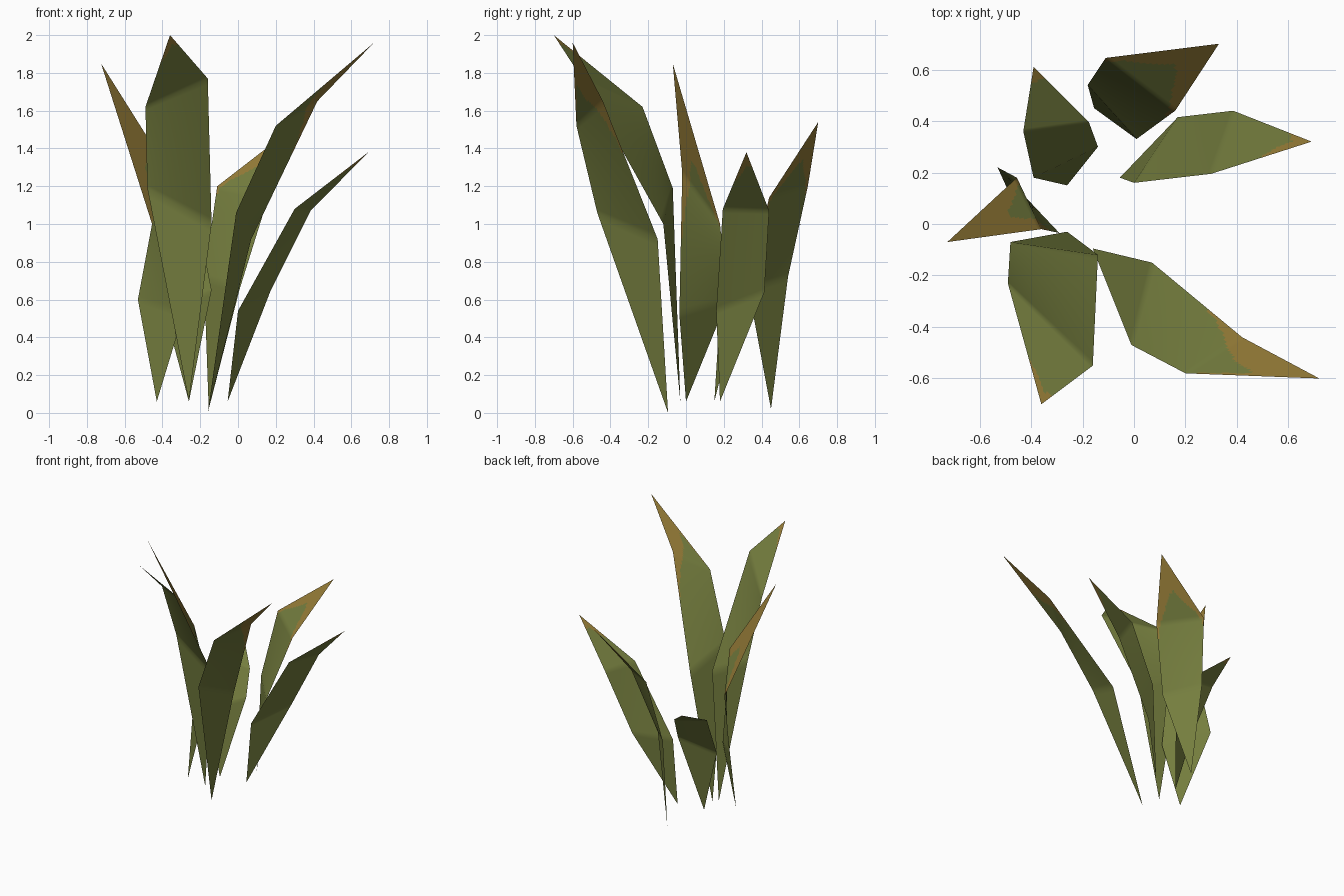
import bpy, bmesh
from mathutils import Vector

if "Cube" in bpy.data.objects:
    bpy.data.objects.remove(bpy.data.objects["Cube"])


def material(name, rgb):
    m = bpy.data.materials.new(name)
    m.diffuse_color = (*rgb, 1)
    m.use_nodes = True
    m.node_tree.nodes["Principled BSDF"].inputs["Base Color"].default_value = m.diffuse_color
    return m


GREEN = material("leaf_green", (0.175, 0.205, 0.048))
BROWN = material("dry_tip_brown", (0.30, 0.20, 0.038))
COLS, ROWS = 24, 24  # cells across a blade, and per segment along it


def limit(profile, u):
    """Where along the blade the brown begins, at position u across it."""
    for (u0, v0), (u1, v1) in zip(profile, profile[1:]):
        if u <= u1:
            return v0 + (v1 - v0) * (u - u0) / (u1 - u0)
    return profile[-1][1]


def blade(name, left, right, brown):
    """One thin leaf: left and right edges run base, lower, upper, tip."""
    left = [Vector(p) for p in left]
    right = [left[0]] + [Vector(p) for p in right] + [left[3]]

    bm = bmesh.new()
    grid = []
    for j in range(3 * ROWS + 1):
        s = min(j // ROWS, 2)
        t = j / ROWS - s
        a = left[s].lerp(left[s + 1], t)
        b = right[s].lerp(right[s + 1], t)
        if j in (0, 3 * ROWS):
            grid.append([bm.verts.new(a)] * (COLS + 1))
        else:
            grid.append([bm.verts.new(a.lerp(b, i / COLS)) for i in range(COLS + 1)])
    for j in range(3 * ROWS):
        for i in range(COLS):
            ring = [grid[j][i], grid[j][i + 1], grid[j + 1][i + 1], grid[j + 1][i]]
            f = bm.faces.new(list(dict.fromkeys(ring)))
            f.smooth = True
            # dry brown tip and margins
            f.material_index = int((j + 0.5) / ROWS > limit(brown, (i + 0.5) / COLS))
    # upper surface faces up
    if sum((f.normal.z for f in bm.faces if not f.normal_update()), 0.0) < 0:
        bmesh.ops.reverse_faces(bm, faces=bm.faces[:])
    me = bpy.data.meshes.new(name)
    bm.to_mesh(me)
    bm.free()
    me.materials.append(GREEN)
    me.materials.append(BROWN)
    bpy.context.collection.objects.link(bpy.data.objects.new(name, me))


# tall front leaf
blade("front_leaf",
      [(-.26, -.03, .06), (-.48, -.07, 1.19), (-.49, -.23, 1.62), (-.36, -.70, 2.0)],
      [(-.14, -.12, 1.0), (-.16, -.55, 1.77)],
      [(0, 2.6), (.5, 2.82), (1, 2.8)])

# long leaf leaning front right
blade("front_right_leaf",
      [(-.16, -.095, 0), (-.01, -.47, 1.06), (.20, -.58, 1.52), (.72, -.60, 1.96)],
      [(.07, -.15, .92), (.42, -.44, 1.65)],
      [(0, 2.02), (.12, 2.47), (.3, 2.4), (.5, 2.2), (.75, 2.0), (.93, 1.75), (1, 1.6)])

# right leaf
blade("right_leaf",
      [(-.055, .18, .06), (.17, .415, .64), (.385, .44, 1.07), (.69, .32, 1.38)],
      [(0, .16, .54), (.30, .195, 1.08)],
      [(0, 2.72), (.5, 2.78), (.8, 2.6), (1, 2.48)])

# back leaf
blade("back_leaf",
      [(-.155, .45, .02), (-.18, .54, .72), (-.11, .645, 1.20), (.33, .70, 1.54)],
      [(.01, .33, .66), (.16, .44, 1.14)],
      [(0, 1.85), (.1, 2.1), (.45, 2.47), (.6, 2.4), (.8, 2.2), (.95, 1.95), (1, 1.7)])

# short leaf at the back left
blade("back_left_leaf",
      [(-.26, .15, .06), (-.39, .18, .545), (-.43, .36, .88), (-.39, .61, 1.0)],
      [(-.14, .30, .65), (-.175, .395, .83)],
      [(0, 2.75), (1, 2.8)])

# twisted left leaf
blade("left_leaf",
      [(-.43, 0, .06), (-.53, .22, .60), (-.455, .18, 1.0), (-.725, -.07, 1.85)],
      [(-.29, -.035, .52), (-.36, -.02, 1.27)],
      [(0, 1.95), (.2, 2.08), (.5, 2.28), (.68, 2.2), (.8, 1.97), (.93, 1.7), (1, 1.5)])
